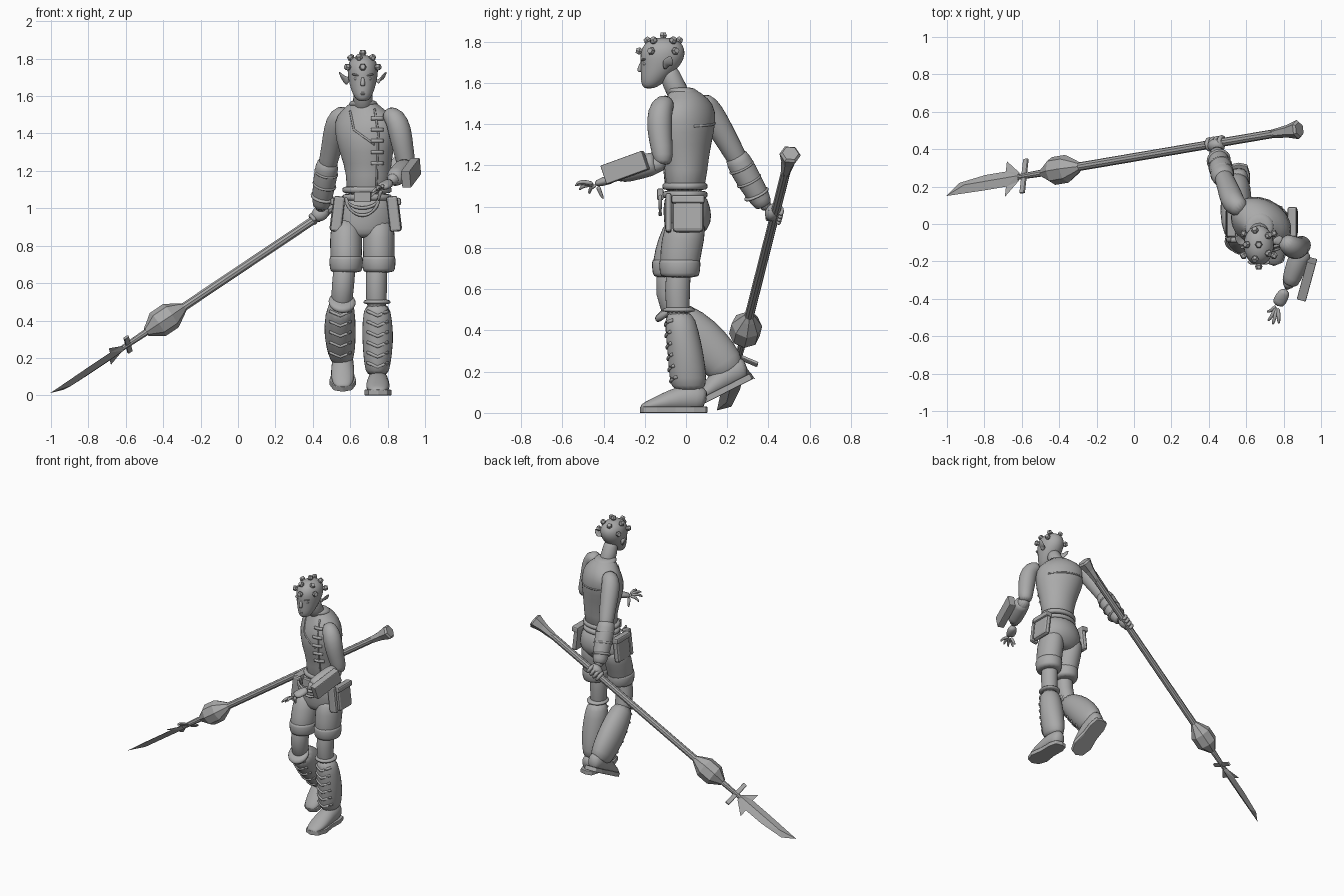
import bpy, bmesh, math
from mathutils import Vector, Matrix
from mathutils.bvhtree import BVHTree

cube = bpy.data.objects.get("Cube")
if cube:
    bpy.data.objects.remove(cube)

grey = bpy.data.materials.new("plain grey")
grey.use_nodes = True
tone = (0.4, 0.4, 0.4, 1)
grey.diffuse_color = tone
grey.node_tree.nodes["Principled BSDF"].inputs["Base Color"].default_value = tone


def finish(name, bm, smooth=True, subdivide=0, bevel=0):
    bmesh.ops.recalc_face_normals(bm, faces=bm.faces)
    mesh = bpy.data.meshes.new(name)
    bm.to_mesh(mesh)
    bm.free()
    mesh.materials.append(grey)
    if smooth:
        mesh.shade_smooth()
    obj = bpy.data.objects.new(name, mesh)
    bpy.context.collection.objects.link(obj)
    if bevel:
        modifier = obj.modifiers.new("rounded edges", "BEVEL")
        modifier.width = bevel
        modifier.segments = 2
    if subdivide:
        obj.modifiers.new("smooth form", "SUBSURF").levels = subdivide
        obj.modifiers["smooth form"].render_levels = subdivide
    return obj


def loft(name, rings, sides=14, flat=False, smooth=True, subdivide=1, matrix=Matrix()):
    """Skin rings of (x, y, z, side radius, depth radius, yaw degrees)."""
    bm = bmesh.new()
    centres = [Vector(ring[:3]) for ring in rings]
    loops = []
    for i, ring in enumerate(rings):
        tangent = centres[min(i + 1, len(rings) - 1)] - centres[max(i - 1, 0)]
        tangent = Vector((0, 0, 1)) if flat else tangent.normalized()
        yaw = math.radians(ring[5]) if len(ring) > 5 else 0
        side = Vector((math.cos(yaw), math.sin(yaw), 0))
        if abs(side.dot(tangent)) > 0.8:
            side = Vector((0, 1, 0))
        side = (side - tangent * side.dot(tangent)).normalized()
        depth = tangent.cross(side)
        wide, deep = ring[3], ring[4] if len(ring) > 4 else ring[3]
        loop = []
        for k in range(sides):
            angle = math.tau * k / sides
            point = centres[i] + side * wide * math.cos(angle) + depth * deep * math.sin(angle)
            loop.append(bm.verts.new(matrix @ point))
        loops.append(loop)
    for low, high in zip(loops, loops[1:]):
        for k in range(sides):
            n = (k + 1) % sides
            bm.faces.new((low[k], low[n], high[n], high[k]))
    bm.faces.new(loops[0])
    bm.faces.new(loops[-1])
    return finish(name, bm, smooth, subdivide)


def ball(name, centre, radii, tilt=Matrix()):
    bm = bmesh.new()
    matrix = Matrix.Translation(centre) @ tilt @ Matrix.Diagonal((*radii, 1))
    bmesh.ops.create_uvsphere(bm, u_segments=14, v_segments=8, radius=1, matrix=matrix)
    return finish(name, bm)


def box(name, centre, size, tilt=Matrix(), bevel=0.005):
    bm = bmesh.new()
    matrix = Matrix.Translation(centre) @ tilt @ Matrix.Diagonal((*size, 1))
    bmesh.ops.create_cube(bm, size=1, matrix=matrix)
    return finish(name, bm, False, 0, bevel)


def seam(name, target, path, ray, radius=0.006):
    """Lay a thin cord over a part, casting each path point along the ray."""
    graph = bpy.context.evaluated_depsgraph_get()
    tree = BVHTree.FromObject(target, graph)
    ray, rings = Vector(ray), []
    for a, b in zip(path, path[1:]):
        for step in range(6):
            start = Vector(a).lerp(Vector(b), step / 5) - ray * 2
            hit = tree.ray_cast(start, ray)[0]
            if hit and (not rings or (hit - Vector(rings[-1][:3])).length > 0.002):
                rings.append((*hit, radius))
    if len(rings) > 1:
        loft(name, rings, sides=6, subdivide=0)


def frame(x, y, z):
    return Matrix((x, y, z)).transposed().to_4x4()


FRONT, BACK, OUTER = (0, 1, 0), (0, -1, 0), (-1, 0, 0)

# Torso, vest trim, collar and neck
torso = loft("torso", [
    (.69, -.01, 1.04, .125, .10, -5), (.70, 0, 1.18, .115, .105, -12),
    (.685, -.01, 1.3, .15, .13, -25), (.68, 0, 1.42, .18, .14, -30),
    (.675, .01, 1.5, .165, .11, -32), (.67, 0, 1.55, .085, .08, -25),
    (.67, -.03, 1.58, .06, .06)], sides=20, flat=True)
seam("vest_left_edge", torso, [(.73, 0, 1.53), (.75, 0, 1.4), (.74, 0, 1.12)], FRONT)
seam("vest_right_edge", torso, [(.6, 0, 1.52), (.62, 0, 1.42), (.73, 0, 1.34)], FRONT)
seam("back_yoke_seam", torso, [(.57, 0, 1.41), (.82, 0, 1.39)], BACK)
for i in range(5):
    z = 1.24 + i * .06
    seam("vest_toggle", torso, [(.71, 0, z), (.775, 0, z)], FRONT, .011)
loft("collar", [(.67, .0, 1.535, .09, .085), (.67, -.02, 1.565, .077, .075),
                (.67, -.03, 1.58, .066, .066)], flat=True)
loft("neck", [(.67, -.02, 1.52, .06), (.667, -.065, 1.6, .052), (.667, -.09, 1.68, .05)])

# Head and face
loft("head", [(.667, -.18, 1.572, .022, .02), (.667, -.168, 1.59, .045, .05),
              (.667, -.145, 1.64, .066, .075), (.667, -.12, 1.69, .078, .1),
              (.667, -.113, 1.74, .085, .112), (.667, -.11, 1.785, .076, .1),
              (.667, -.11, 1.812, .045, .06), (.667, -.11, 1.82, .015, .02)], sides=18, flat=True)
loft("nose", [(.667, -.212, 1.705, .008), (.667, -.225, 1.67, .012), (.667, -.222, 1.652, .015)])
for z in (1.622, 1.61):
    ball("lip", (.667, -.205, z), (.022, .014, .006))
for side in (-1, 1):
    ball("eye", (.667 + side * .033, -.198, 1.692), (.016, .012, .008))
    ball("brow", (.667 + side * .034, -.204, 1.712), (.026, .013, .006),
         Matrix.Rotation(side * -.2, 4, "Y"))
    loft("ear", [(.667 + side * .072, -.1, 1.675, .018, .03), (.667 + side * .1, -.09, 1.69, .012, .034),
                 (.667 + side * .118, -.08, 1.715, .006, .02), (.667 + side * .127, -.075, 1.73, .003)])

# Hair knobs on the scalp
knobs = [(90, 0)] + [(48, 54 + 72 * i) for i in range(5)] + [(12, 60 * i) for i in range(6) if i != 3]
for lift, turn in knobs:
    lift, turn = math.radians(lift), math.radians(turn - 270 + 180)
    out = Vector((math.cos(lift) * math.cos(turn), math.cos(lift) * math.sin(turn), math.sin(lift)))
    base = Vector((.667, -.11, 1.735)) + out * Vector((.078, .103, .082)).length * .0
    base += Vector((out.x * .08, out.y * .105, out.z * .08))
    loft("hair_knob", [(*base, .012), (*(base + out * .014), .02), (*(base + out * .03), .014)],
         sides=6, smooth=False, subdivide=0)

# Shorts, belt and pockets
hips = loft("shorts_seat", [
    (.69, -.005, 1.08, .125, .1), (.685, .005, .99, .155, .118), (.68, .01, .92, .165, .118),
    (.675, -.01, .86, .14, .09), (.675, -.01, .84, .08, .06)], sides=18, flat=True)
for name, x, y in (("left", .753, -.03), ("right", .578, -.065)):
    loft(name + "_shorts_leg", [(x, .005, .96, .08, .1), (x, y / 2, .84, .09, .108),
                                (x, y, .74, .086, .1), (x, y, .68, .085, .095)], flat=True)
    loft(name + "_shorts_cuff", [(x, y, .75, .087, .1), (x, y, .735, .094, .105),
                                 (x, y, .67, .09, .1), (x, y, .655, .08, .09)], flat=True)
for z in (1.06, 1.1):
    loft("belt", [(.69, -.005, z - .02, .12, .1), (.69, -.005, z - .015, .135, .112),
                  (.69, -.005, z + .012, .135, .112), (.69, -.005, z + .018, .12, .1)], sides=18, flat=True)
box("belt_buckle", (.665, -.125, 1.06), (.09, .03, .055))
for drop in (.06, .1):
    loft("hanging_strap", [(.665 + .09 * math.cos(a * math.pi / 8), -.125,
                            1.06 - drop * math.sin(a * math.pi / 8), .01) for a in range(9)], sides=8)
for side in (-1, 1):
    tilt = Matrix.Rotation(side * -.12, 4, "Y")
    box("side_pocket", (.683 + side * .165, .01, .965), (.04, .15, .18), tilt, .018)
    box("pocket_flap", (.683 + side * .164, .01, 1.035), (.05, .16, .04), tilt, .01)
    box("hip_tab", (.683 + side * .15, -.085, .97), (.06, .03, .19), tilt, .012)

# Legs, gaiters and their folds
loft("left_knee", [(.745, -.03, .74, .065), (.738, -.045, .6, .056, .062), (.742, -.035, .42, .06)])
loft("right_knee", [(.575, -.07, .74, .065), (.56, -.1, .58, .06, .064), (.55, -.03, .43, .06)])
gaiter = loft("left_gaiter", [
    (.743, -.035, .5, .066, .07), (.745, -.02, .4, .083, .083), (.748, 0, .28, .086, .09),
    (.745, .01, .16, .072, .094), (.745, .015, .1, .058, .078)], flat=True)
rear_gaiter = loft("right_gaiter", [
    (.557, -.085, .5, .066, .07), (.545, .02, .42, .085, .1), (.545, .11, .32, .088, .115),
    (.553, .19, .23, .074, .1), (.558, .215, .18, .06, .08)])
loft("left_gaiter_rim", [(.743, -.035, .485, .072, .078), (.743, -.035, .5, .078, .084),
                         (.743, -.035, .515, .066, .07)], flat=True)
loft("right_gaiter_rim", [(.555, -.075, .485, .072, .08), (.557, -.09, .5, .078, .084),
                          (.558, -.1, .513, .066, .07)])
for i in range(6):
    z = .16 + i * .055
    for part, x in ((gaiter, .747), (rear_gaiter, .547)):
        seam("gaiter_fold", part, [(x - .055, 0, z + .015), (x, 0, z - .01), (x + .055, 0, z + .015)],
             FRONT, .009)


# Shoes, each built along its sole from the heel
def shoe(name, place):
    loft(name + "_upper", [(0, 0, .06, .035, .045), (0, -.04, .075, .056, .07),
                           (0, -.13, .07, .06, .065), (0, -.23, .045, .068, .04),
                           (0, -.3, .03, .05, .022), (0, -.32, .025, .025, .01)], matrix=place)
    outline = [(0, .005), (.045, -.005), (.06, -.06), (.058, -.15), (.072, -.24), (.05, -.305), (0, -.325)]
    outline += [(-x, y) for x, y in reversed(outline[1:-1])]
    bm = bmesh.new()
    face = bm.faces.new([bm.verts.new(place @ Vector((x, y, 0))) for x, y in outline])
    up = place.to_3x3() @ Vector((0, 0, .03))
    raised = bmesh.ops.extrude_face_region(bm, geom=[face])["geom"]
    bmesh.ops.translate(bm, vec=up, verts=[v for v in raised if isinstance(v, bmesh.types.BMVert)])
    finish(name + "_sole", bm, False, 0, .004)


shoe("left_shoe", Matrix.Translation((.748, .1, 0)))
shoe("right_shoe", Matrix.Translation((.56, .325, .165)) @ Matrix.Rotation(math.radians(27), 4, "X"))

# Left arm, bracer plate and open hand
loft("left_upper_arm", [(.79, -.08, 1.515, .04), (.84, -.12, 1.49, .06), (.865, -.13, 1.42, .066),
                        (.88, -.125, 1.33, .058), (.9, -.11, 1.24, .052), (.9, -.115, 1.2, .04)])
loft("left_forearm", [(.905, -.09, 1.22, .045), (.875, -.21, 1.19, .052), (.81, -.36, 1.14, .034)])
loft("left_bracer", [(.898, -.14, 1.215, .05), (.89, -.16, 1.21, .062), (.84, -.3, 1.165, .052),
                     (.83, -.325, 1.155, .04)])
along = Vector((.06, .22, .08)).normalized()
across = along.cross(Vector((0, 0, 1))).normalized()
box("bracer_plate", (.925, -.295, 1.19), (.05, .22, .095), frame(across, along, across.cross(along)))
loft("left_palm", [(.815, -.35, 1.14, .026), (.79, -.39, 1.125, .038, .022), (.765, -.44, 1.11, .036, .018)])
for x, y, z in ((.71, -.47, 1.06), (.715, -.52, 1.08), (.74, -.54, 1.1), (.775, -.535, 1.11), (.75, -.4, 1.035)):
    root = Vector((.77, -.43, 1.11)).lerp(Vector((x, y, z)), .15)
    middle = root.lerp(Vector((x, y, z)), .55) + Vector((0, -.01, .015))
    loft("left_finger", [(*root, .013), (*middle, .011), (x, y, z, .007)], sides=8)

# Right arm reaching back
loft("right_upper_arm", [(.59, .07, 1.515, .045), (.54, .1, 1.49, .062), (.52, .14, 1.42, .066),
                         (.5, .2, 1.32, .056), (.478, .25, 1.23, .052), (.475, .27, 1.19, .04)])
loft("right_bracer", [(.482, .235, 1.26, .05), (.476, .25, 1.23, .065), (.46, .31, 1.12, .064),
                      (.445, .37, 1.02, .05), (.442, .38, 1.0, .04)])
loft("right_wrist", [(.45, .36, 1.05, .035), (.437, .4, .98, .032)])
for i in range(3):
    y = .265 + i * .036
    loft("bracer_band", [(.475 - i * .01, y, 1.2 - i * .065, .064), (.472 - i * .01, y + .005, 1.19 - i * .065, .069),
                         (.47 - i * .01, y + .01, 1.18 - i * .065, .064)])


# Spear, measured along its own axis
def on_axis(x):
    return Vector((x, .29 + .17 * (x + .39), .405 + .67 * (x + .39)))


axis = (on_axis(1) - on_axis(0)).normalized()
broad = Vector((.1, .9, -.38))
broad = (broad - axis * broad.dot(axis)).normalized()
thin = axis.cross(broad)


def lathe(name, stations, sides=8):
    loft(name, [(*on_axis(x), radius) for x, radius in stations], sides, smooth=False, subdivide=0)


lathe("spear_shaft", [(-.64, .014), (-.52, .018), (-.3, .023), (.8, .023)], 10)
lathe("spear_bulb", [(-.49, .024), (-.47, .04), (-.43, .075), (-.36, .075), (-.31, .04), (-.29, .024)])
lathe("spear_butt", [(.74, .023), (.82, .034), (.875, .052), (.885, .04)], 6)
box("spear_crossbar", on_axis(-.588), (.03, .2, .016), frame(axis, broad, thin))
outline = [(-1.0, -.04), (-.935, .025), (-.8, .045), (-.69, .045), (-.69, .105), (-.615, .025),
           (-.615, -.025), (-.68, -.105), (-.68, -.045), (-.8, -.045)]
bm = bmesh.new()
rim = [bm.verts.new(on_axis(x) + broad * w) for x, w in outline]
spines = [[bm.verts.new(on_axis(x) + thin * s) for x in (-.9, -.62)] for s in (-.016, .016)]
for back, front in spines:
    bm.faces.new([rim[0], rim[1], back])
    bm.faces.new([back] + rim[1:6] + [front])
    bm.faces.new([front, rim[5], rim[6]])
    bm.faces.new([front] + rim[6:] + [rim[0], back])
bmesh.ops.triangulate(bm, faces=bm.faces)
finish("spear_blade", bm, False)

# Right fist around the shaft
grip = on_axis(.44)
ball("right_fist", grip + Vector((0, -.012, .012)), (.05, .036, .042), frame(axis, broad, thin))
for i in range(4):
    centre = on_axis(.405 + i * .022)
    loft("gripping_finger", [(*(centre + (broad * math.cos(a) + thin * math.sin(a)) * .033), .013)
                             for a in (-.6, .3, 1.2, 2.1, 3, 3.9)], sides=8)
